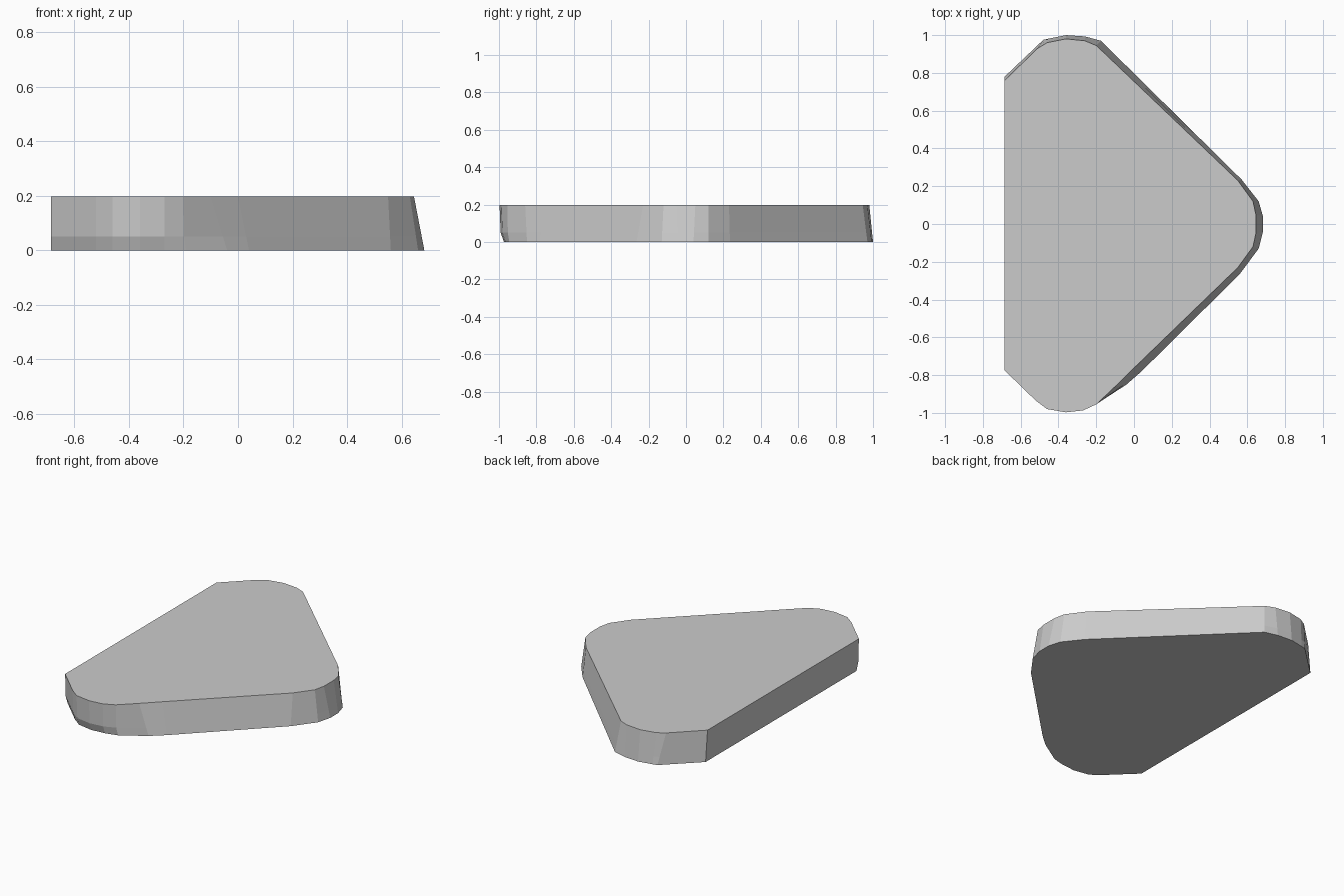
import bpy
import bmesh

if "Cube" in bpy.data.objects:
    bpy.data.objects.remove(bpy.data.objects["Cube"])

HEIGHT = 0.197

# Outlines run clockwise from the back end of the flat left side
top = [(-.685, .76), (-.51, .93), (-.46, .96), (-.36, .98), (-.26, .97), (-.2, .945),
       (.55, .23), (.63, .12), (.645, .05), (.645, -.05), (.63, -.12), (.55, -.23),
       (0, -.762), (-.1, -.86), (-.2, -.955), (-.27, -.987), (-.36, -.997),
       (-.46, -.98), (-.52, -.935), (-.685, -.775)]
bottom = [(-.685, .78), (-.48, .975), (-.45, .982), (-.36, 1.0), (-.26, .993), (-.175, .97),
          (.57, .235), (.66, .12), (.683, .04), (.683, -.04), (.66, -.13), (.56, -.265),
          (.04, -.78), (-.04, -.85), (-.19, -.945), (-.27, -.965), (-.36, -.973),
          (-.46, -.955), (-.52, -.91), (-.685, -.75)]


def middle(a, b, z):
    """Ring between the outlines; the undercut front corner bulges out."""
    ring = []
    for i, (p, q) in enumerate(zip(a, b)):
        t = 0.75 if i >= 14 else z / HEIGHT
        ring.append((q[0] + (p[0] - q[0]) * t, q[1] + (p[1] - q[1]) * t))
    return ring


# Tapered plate lofted through three rings
bm = bmesh.new()
rings = [[bm.verts.new((x, y, z)) for x, y in pts]
         for pts, z in ((bottom, 0), (middle(top, bottom, .05), .05), (top, HEIGHT))]
n = len(top)
for low, high in zip(rings, rings[1:]):
    for i in range(n):
        j = (i + 1) % n
        bm.faces.new((low[i], low[j], high[j], high[i]))
bm.faces.new(rings[0])
bm.faces.new(rings[-1])
bmesh.ops.recalc_face_normals(bm, faces=bm.faces)

mesh = bpy.data.meshes.new("rounded_plate")
bm.to_mesh(mesh)
bm.free()
plate = bpy.data.objects.new("rounded_plate", mesh)
bpy.context.collection.objects.link(plate)
